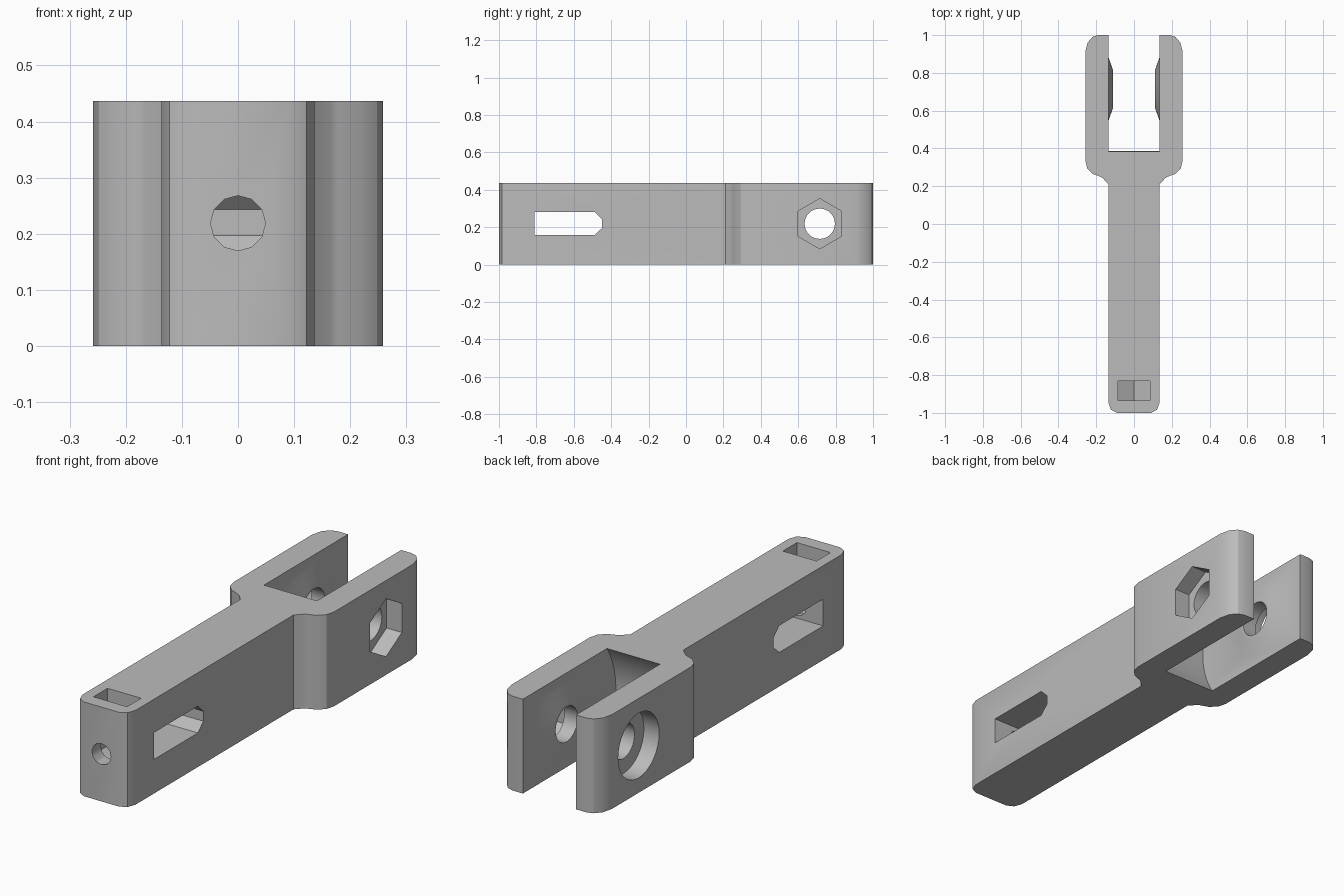
import bpy, bmesh
from math import sin, cos, pi, sqrt

if "Cube" in bpy.data.objects:
    bpy.data.objects.remove(bpy.data.objects["Cube"], do_unlink=True)

HEIGHT = 0.437
MID = 0.219          # height of all hole axes
PIVOT = 0.715        # pivot position along y
HALF = 0.136         # half width of shaft and of fork gap

grey = bpy.data.materials.new("plain grey")
grey.use_nodes = True
grey.diffuse_color = (0.5, 0.5, 0.5, 1)
grey.node_tree.nodes["Principled BSDF"].inputs["Base Color"].default_value = (0.5, 0.5, 0.5, 1)


def loft(name, axis, sections):
    """Solid through (position, 2D profile) sections along an axis."""
    place = {"x": lambda a, p: (a, p[0], p[1]),
             "y": lambda a, p: (p[0], a, p[1]),
             "z": lambda a, p: (p[0], p[1], a)}[axis]
    bm = bmesh.new()
    rings = [[bm.verts.new(place(a, p)) for p in prof] for a, prof in sections]
    n = len(rings[0])
    for r, s in zip(rings, rings[1:]):
        for i in range(n):
            j = (i + 1) % n
            bm.faces.new((r[i], r[j], s[j], s[i]))
    bm.faces.new(rings[0])
    bm.faces.new(rings[-1])
    bmesh.ops.recalc_face_normals(bm, faces=bm.faces)
    mesh = bpy.data.meshes.new(name)
    bm.to_mesh(mesh)
    bm.free()
    mesh.materials.append(grey)
    obj = bpy.data.objects.new(name, mesh)
    bpy.context.collection.objects.link(obj)
    return obj


def prism(name, axis, lo, hi, profile):
    return loft(name, axis, [(lo, profile), (hi, profile)])


def ring(cx, cy, r, n, start=0.0):
    return [(cx + r * cos(start + 2 * pi * i / n), cy + r * sin(start + 2 * pi * i / n))
            for i in range(n)]


def combine(body, tool, operation="DIFFERENCE"):
    tool.hide_render = True
    mod = body.modifiers.new(tool.name, "BOOLEAN")
    mod.operation = operation
    mod.solver = "EXACT"
    mod.object = tool
    bpy.context.view_layer.objects.active = body
    bpy.ops.object.modifier_apply(modifier=mod.name)
    bpy.data.objects.remove(tool, do_unlink=True)


# Body: mirrored plan outline of shaft and fork
side = [(0.09, -1), (0.122, -0.983), (HALF, -0.945), (HALF, 0.212), (0.165, 0.242),
        (0.177, 0.25), (0.218, 0.265), (0.248, 0.295), (0.258, 0.335),
        (0.258, 0.91), (0.246, 0.96), (0.22, 0.99), (0.19, 1)]
outline = side + [(-x, y) for x, y in reversed(side)]
body = prism("clevis_rod", "z", 0, HEIGHT, outline)

# Fork gap with a concave end swept around the pivot
sweep = sqrt(0.33 ** 2 + MID ** 2)
zs = [-0.02 + (HEIGHT + 0.04) * i / 20 for i in range(21)]
gap = [(PIVOT - sqrt(sweep ** 2 - (z - MID) ** 2), z) for z in zs]
gap += [(1.1, zs[-1]), (1.1, zs[0])]
combine(body, prism("fork_gap", "x", -HALF, HALF, gap))

# Tapered bosses on both inner fork walls
for s in (-1, 1):
    base, tip = ring(PIVOT, MID, 0.17, 32), ring(PIVOT, MID, 0.1, 32)
    boss = loft("pivot_boss", "x", [(s * 0.16, base), (s * HALF, base), (s * 0.111, tip)])
    combine(body, boss, "UNION")

# Pivot hole, hexagonal recess on the left, round recess on the right
combine(body, prism("pivot_hole", "x", -0.4, 0.4, ring(PIVOT, MID, 0.081, 32)))
combine(body, prism("hex_recess", "x", 0.18, 0.4, ring(PIVOT, MID, 0.134, 6, pi / 2)))
combine(body, prism("round_recess", "x", -0.4, -0.18, ring(PIVOT, MID, 0.15, 32)))

# Long window through the shaft, chamfered at its inner end
window = [(-0.81, 0.158), (-0.488, 0.158), (-0.448, 0.197), (-0.448, 0.243),
          (-0.488, 0.282), (-0.81, 0.282)]
combine(body, prism("shaft_window", "x", -0.4, 0.4, window))

# Nut pocket open at the top with a pointed floor, and the screw hole in the end
pocket = [(-0.086, 0.5), (-0.086, 0.17), (0, 0.12), (0.086, 0.17), (0.086, 0.5)]
combine(body, prism("nut_pocket", "y", -0.935, -0.832, pocket))
combine(body, prism("screw_hole", "y", -1.1, -0.7, ring(0, MID, 0.049, 12, pi / 2)))

# Shading
bpy.ops.object.select_all(action="DESELECT")
body.select_set(True)
bpy.context.view_layer.objects.active = body
bpy.ops.object.shade_smooth_by_angle(angle=pi / 6)
